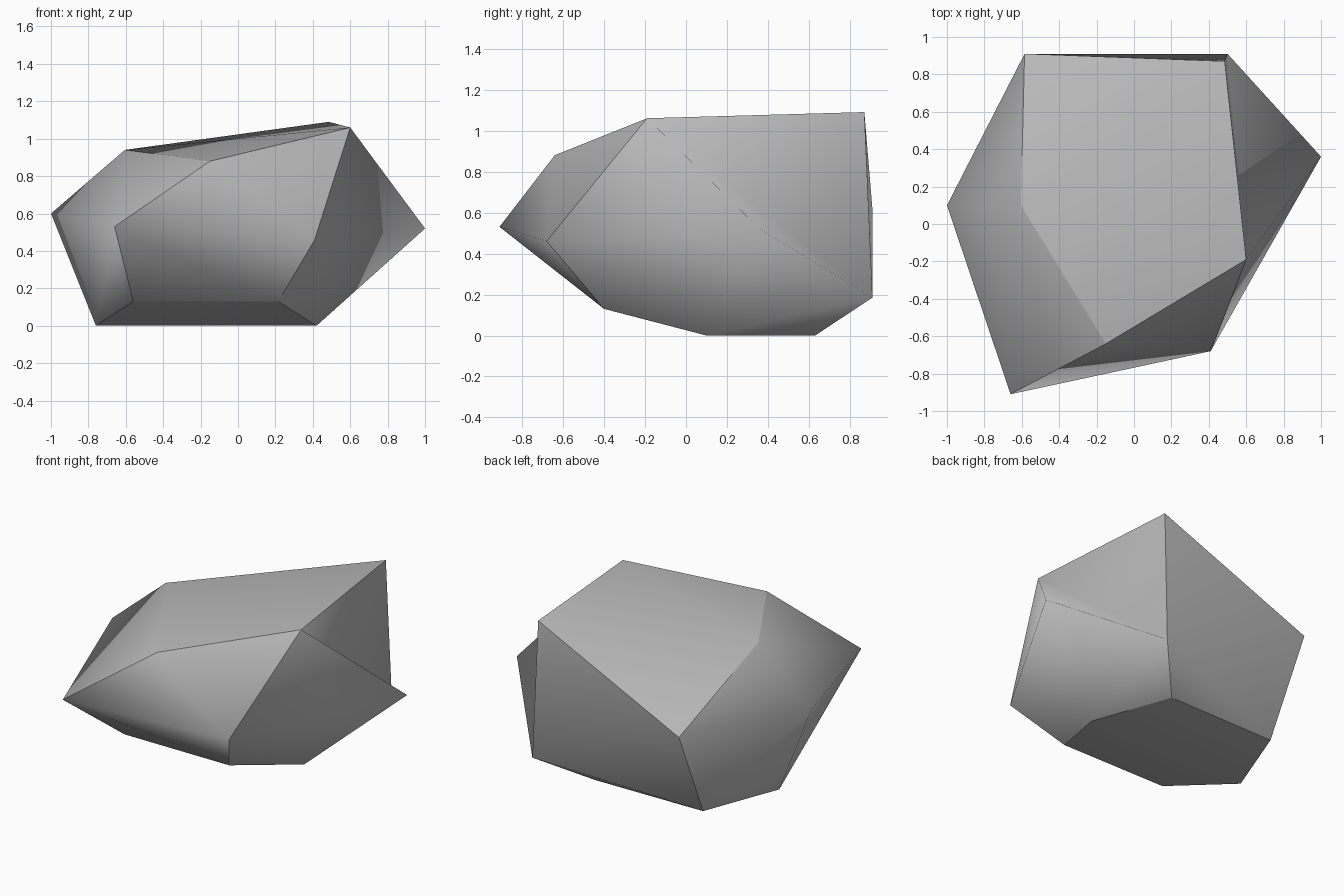
import bpy
import bmesh

default_cube = bpy.data.objects.get("Cube")
if default_cube:
    bpy.data.objects.remove(default_cube, do_unlink=True)


def make_material(name, color):
    material = bpy.data.materials.new(name)
    material.use_nodes = True
    material.diffuse_color = color
    shader = material.node_tree.nodes["Principled BSDF"]
    shader.inputs["Base Color"].default_value = color
    shader.inputs["Roughness"].default_value = 0.9
    return material


# Corners of the boulder, named by where they sit
corners = {
    "top_back": (.485, .87, 1.09),
    "top_front": (.6, -.19, 1.06),
    "shoulder_front": (-.15, -.64, .88),
    "shoulder_right": (-.605, .1, .94),
    "back_right": (-.585, .91, .61),
    "back_left": (.5, .91, .185),
    "side_left": (1, .36, .52),
    "side_right": (-1, .1, .6),
    "nose_right": (-.66, -.91, .53),
    "nose_left": (.41, -.68, .46),
    "chin_right": (-.56, -.4, .13),
    "chin_left": (.215, -.4, .13),
    "floor_front_right": (-.76, .1, 0),
    "floor_front_left": (.42, .1, 0),
    "floor_back_right": (-.56, .62, 0),
    "floor_back_left": (.23, .63, 0),
}

# Crisp ridges, each a chain of corners; every other edge shades softly
ridges = [
    # rim of the top slab
    ("back_right", "top_back", "top_front", "shoulder_front",
     "shoulder_right", "back_right"),
    # rim of the underside
    ("chin_right", "chin_left", "floor_front_left", "floor_back_left",
     "floor_back_right", "floor_front_right", "chin_right"),
    # upright ridges around the sides
    ("shoulder_front", "nose_right", "chin_right"),
    ("top_front", "nose_left", "chin_left"),
    ("top_back", "back_left", "floor_back_left"),
    ("back_right", "floor_back_right"),
]

# Wrap the corners in a faceted skin
bm = bmesh.new()
named = {name: bm.verts.new(point) for name, point in corners.items()}
bmesh.ops.convex_hull(bm, input=list(bm.verts))

# Hollow on the left side: turn the fold so that the wall drops straight down
fold = bm.edges.get((named["top_back"], named["side_left"]))
if fold:
    bmesh.utils.edge_rotate(fold, True)
bmesh.ops.recalc_face_normals(bm, faces=list(bm.faces))

# Smooth shading with crisp ridges
for face in bm.faces:
    face.smooth = True
for chain in ridges:
    for start, end in zip(chain, chain[1:]):
        edge = bm.edges.get((named[start], named[end]))
        if edge:
            edge.smooth = False

mesh = bpy.data.meshes.new("boulder")
bm.to_mesh(mesh)
bm.free()
mesh.materials.append(make_material("stone grey", (.5, .5, .5, 1)))
boulder = bpy.data.objects.new("boulder", mesh)
bpy.context.collection.objects.link(boulder)
